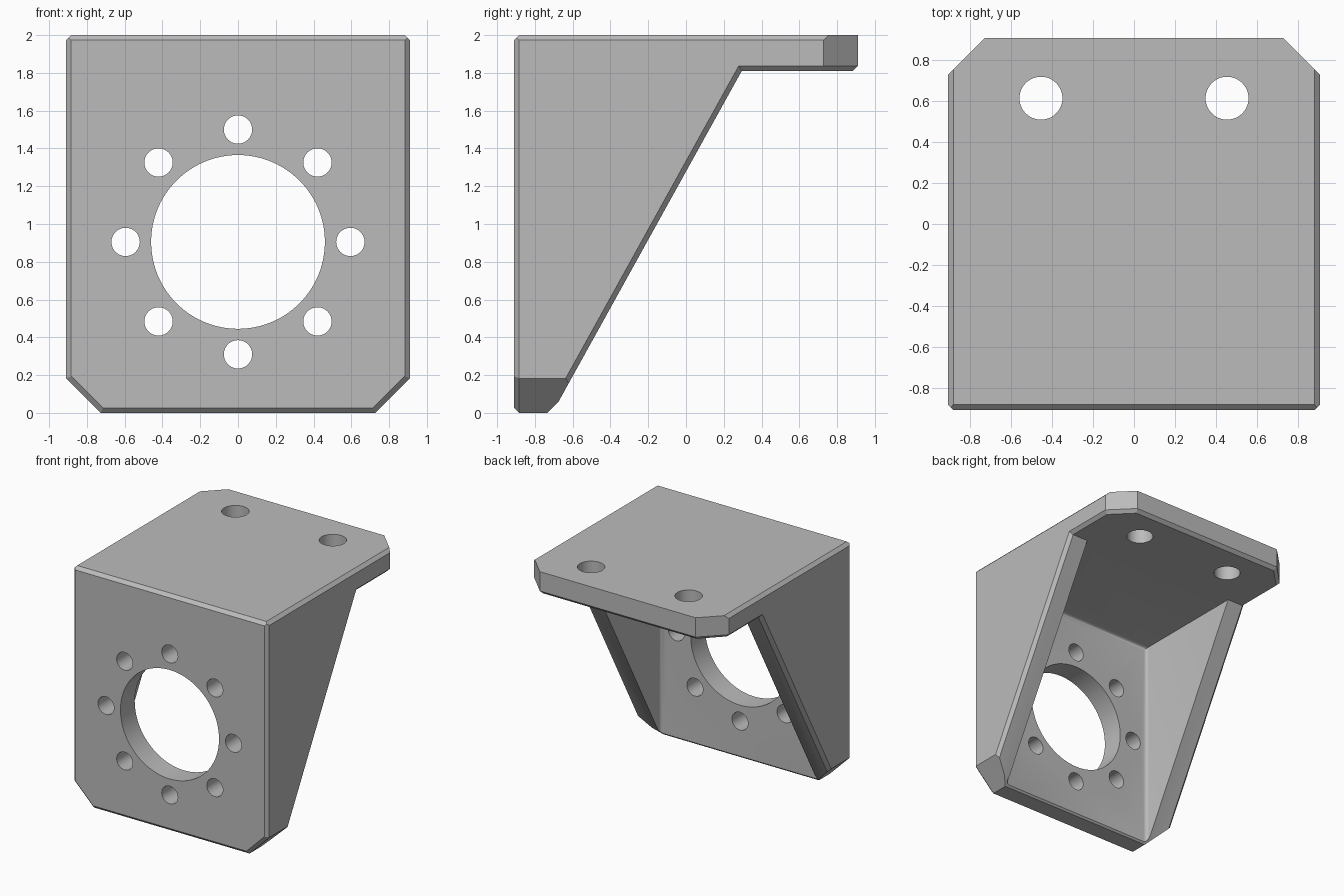
import bpy, bmesh, math
from mathutils import Vector, Matrix

if "Cube" in bpy.data.objects:
    bpy.data.objects.remove(bpy.data.objects["Cube"])

W, C = 0.91, 0.027          # half width, edge chamfer
UNDER = 1.81                # underside of the top plate
R2 = math.sqrt(2)

metal = bpy.data.materials.new("plain grey")
metal.diffuse_color = (0.5, 0.5, 0.5, 1)
metal.use_nodes = True
metal.node_tree.nodes["Principled BSDF"].inputs["Base Color"].default_value = metal.diffuse_color


def make_object(name, bm):
    bmesh.ops.recalc_face_normals(bm, faces=bm.faces)
    mesh = bpy.data.meshes.new(name)
    bm.to_mesh(mesh)
    bm.free()
    mesh.materials.append(metal)
    obj = bpy.data.objects.new(name, mesh)
    bpy.context.collection.objects.link(obj)
    return obj


def box(lo, hi):
    bm = bmesh.new()
    lo, hi = Vector(lo), Vector(hi)
    bmesh.ops.create_cube(bm, size=1, matrix=Matrix.Translation((lo + hi) / 2)
                          @ Matrix.Diagonal((*(hi - lo), 1)))
    return bm


def trim(bm, point, normal, mirror=False):
    """Slice off everything beyond a plane, optionally on both sides of x."""
    for s in ((1, -1) if mirror else (1,)):
        geom = bm.verts[:] + bm.edges[:] + bm.faces[:]
        bmesh.ops.bisect_plane(bm, geom=geom, dist=1e-5, clear_outer=True,
                               plane_co=(s * point[0], point[1], point[2]),
                               plane_no=(s * normal[0], normal[1], normal[2]))
        rim = [e for e in bm.edges if e.is_boundary]
        if rim:
            bmesh.ops.holes_fill(bm, edges=rim)


def boolean(target, tool, operation):
    mod = target.modifiers.new(operation, 'BOOLEAN')
    mod.operation, mod.object, mod.solver = operation, tool, 'EXACT'
    bpy.context.view_layer.objects.active = target
    bpy.ops.object.modifier_apply(modifier=mod.name)
    bpy.data.objects.remove(tool)


def drill(target, center, radius, axis, segments):
    bm = bmesh.new()
    turn = Matrix.Rotation(math.pi / 2, 4, 'X') if axis == 'Y' else Matrix()
    bmesh.ops.create_cone(bm, cap_ends=True, segments=segments, radius1=radius,
                          radius2=radius, depth=0.5,
                          matrix=Matrix.Translation(center) @ turn)
    boolean(target, make_object("drill", bm), 'DIFFERENCE')


# Front plate and side gussets: a wedge with chamfered outer edges
bm = box((-W, -W, 0), (W, W, 1.9))
slope = Vector((0, 1.76, -0.975)).normalized()
trim(bm, (0, 0.295, UNDER), slope)                                # sloping back
trim(bm, (0, -0.735, 0), (0, 1, -1))                              # back bottom edge
trim(bm, (0.727, 0, 0), (1, 0, -1), True)                         # bottom corners
trim(bm, (W - C, -W, 0), (1, -1, 0), True)                        # front upright edges
trim(bm, (0, -W + C, 0), (0, -1, -1))                             # front bottom edge
trim(bm, (0.727, -W + C, 0), (1 / R2, -1, -1 / R2), True)         # front corner edges
trim(bm, (W - C, 0.295, UNDER), Vector((1, 0, 0)) + slope, True)  # gusset edges
bracket = make_object("mounting_bracket", bm)

# Hollow between the gussets, with rounded inner corners
bm = box((-0.735, -0.72, -0.5), (0.735, 1.5, UNDER))
inner = [e for e in bm.edges
         if all(v.co.y < 0 for v in e.verts) and any(v.co.z > 0 for v in e.verts)]
bmesh.ops.bevel(bm, geom=inner, offset=0.03, segments=4, profile=0.5, affect='EDGES')
boolean(bracket, make_object("hollow", bm), 'DIFFERENCE')

# Top plate
bm = box((-W, -W, UNDER), (W, W, 2))
trim(bm, (0.728, W, 0), (1, 1, 0), True)                          # back corners
trim(bm, (W - C, -W, 0), (1, -1, 0), True)                        # front upright edges
trim(bm, (W - C, 0, 2), (1, 0, 1), True)                          # side top edges
trim(bm, (0, -W + C, 2), (0, -1, 1))                              # front top edge
trim(bm, (W - C, 0, UNDER), (1, 0, -1), True)                     # side lower edges
trim(bm, (0, W - C, UNDER), (0, 1, -1))                           # back lower edge
trim(bm, (0.728 - C * R2, W, UNDER), (1 / R2, 1 / R2, -1), True)  # corner lower edges
boolean(bracket, make_object("top_plate", bm), 'UNION')

# Large bore with a ring of eight bolt holes, and two holes in the top plate
drill(bracket, (0, -0.82, 0.905), 0.46, 'Y', 96)
for i in range(8):
    a = i * math.pi / 4
    drill(bracket, (0.595 * math.cos(a), -0.82, 0.905 + 0.595 * math.sin(a)),
          0.075, 'Y', 40)
for s in (-1, 1):
    drill(bracket, (s * 0.455, 0.615, 1.9), 0.105, 'Z', 48)

bpy.ops.object.select_all(action='DESELECT')
bracket.select_set(True)
bpy.context.view_layer.objects.active = bracket
bpy.ops.object.shade_smooth_by_angle(angle=math.radians(25))
